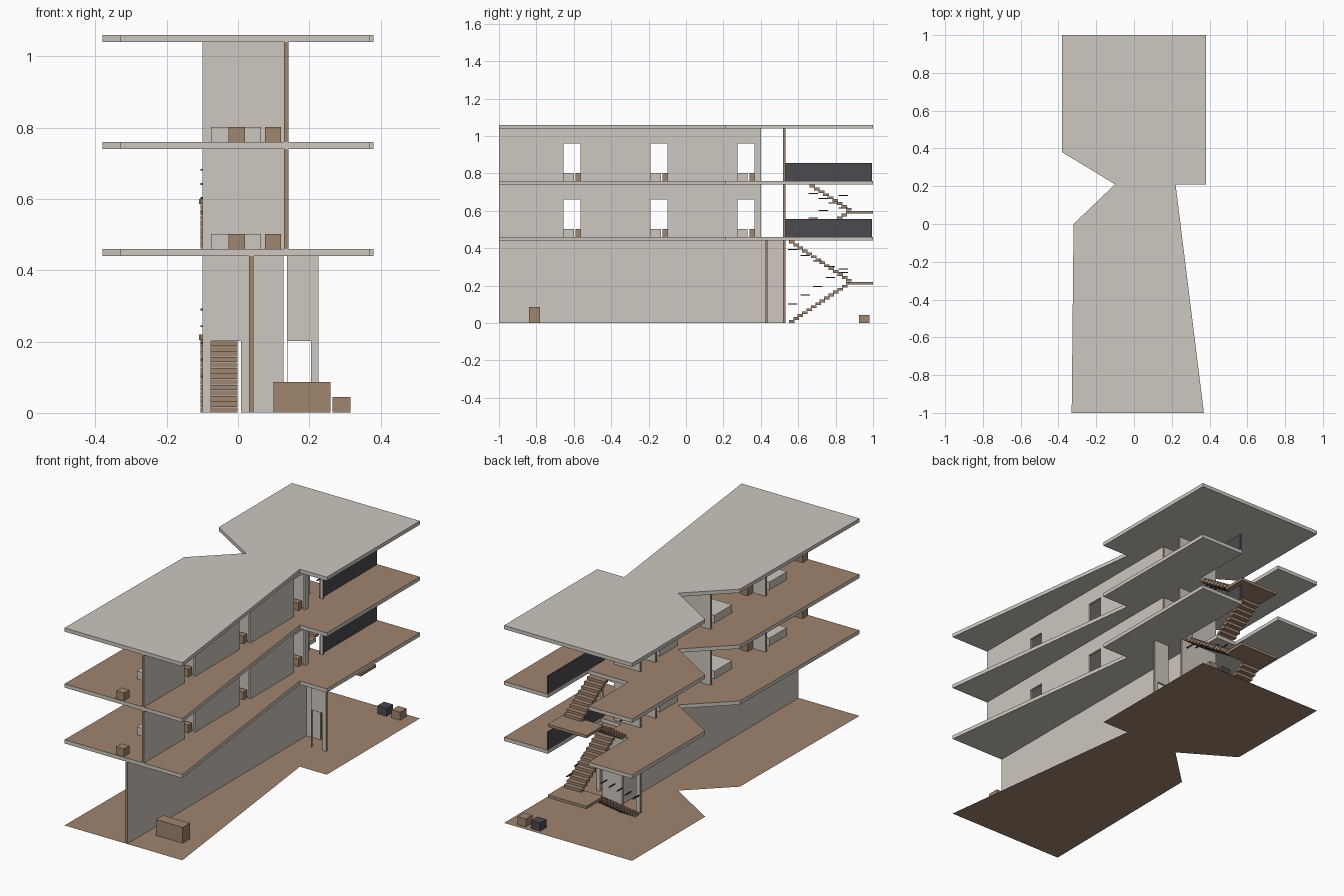
import bpy
import bmesh
from mathutils import Vector

cube = bpy.data.objects.get("Cube")
if cube:
    bpy.data.objects.remove(cube, do_unlink=True)


def material(name, rgb):
    m = bpy.data.materials.new(name)
    m.use_nodes = True
    m.diffuse_color = (*rgb, 1)
    m.node_tree.nodes["Principled BSDF"].inputs["Base Color"].default_value = (*rgb, 1)
    return m


GREY = material("pale grey plaster", (0.61, 0.575, 0.52))
BROWN = material("brown wood", (0.35, 0.235, 0.157))
BLACK = material("dark metal", (0.07, 0.068, 0.078))


def finish(name, bm, mats, rule=None):
    bmesh.ops.recalc_face_normals(bm, faces=bm.faces)
    bm.normal_update()
    if rule:
        for f in bm.faces:
            f.material_index = int(rule(f))
    me = bpy.data.meshes.new(name)
    bm.to_mesh(me)
    bm.free()
    for m in mats:
        me.materials.append(m)
    ob = bpy.data.objects.new(name, me)
    bpy.context.scene.collection.objects.link(ob)
    return ob


def add_prism(bm, points, offset):
    """Extrude a flat polygon of 3D points along an offset."""
    face = bm.faces.new([bm.verts.new(p) for p in points])
    new = bmesh.ops.extrude_face_region(bm, geom=[face])["geom"]
    bmesh.ops.translate(bm, vec=Vector(offset),
                        verts=[v for v in new if isinstance(v, bmesh.types.BMVert)])


def add_box(bm, x, y, z):
    add_prism(bm, [(x[0], y[0], z[0]), (x[1], y[0], z[0]), (x[1], y[1], z[0]),
                   (x[0], y[1], z[0])], (0, 0, z[1] - z[0]))


def box(name, x, y, z, mat):
    bm = bmesh.new()
    add_box(bm, x, y, z)
    return finish(name, bm, [mat])


THICK = 0.012
DOOR = 0.2


def wall(name, axis, at, span, z, doors=()):
    """Wall running along axis 0 (x) or 1 (y), doorways cut, ends capped in brown."""
    a, b = span
    profile = [(a, z[1]), (a, z[0])]
    for d0, d1 in doors:
        profile += [(d0, z[0]), (d0, z[0] + DOOR), (d1, z[0] + DOOR), (d1, z[0])]
    profile += [(b, z[0]), (b, z[1])]
    lo = at - THICK / 2
    bm = bmesh.new()
    if axis == 0:
        add_prism(bm, [(u, lo, h) for u, h in profile], (0, THICK, 0))
    else:
        add_prism(bm, [(lo, u, h) for u, h in profile], (THICK, 0, 0))

    def is_end(f):
        u = f.calc_center_median()[axis]
        return abs(f.normal[axis]) > 0.9 and min(abs(u - a), abs(u - b)) < 0.001

    return finish(name, bm, [GREY, BROWN], is_end)


# Plan outline, with an optional stairwell cut into the back edge
front_right = [(-0.33, -1), (0.37, -1), (0.22, 0.21), (0.38, 0.21), (0.38, 1)]
back_left = [(-0.38, 1), (-0.38, 0.38), (-0.10, 0.21), (-0.32, 0)]
WELL = 0.12


def outline(well):
    cut = []
    if well:
        near, far = well
        cut = [(WELL, 1), (WELL, near), (0, near), (0, far), (-WELL, far), (-WELL, 1)]
        if near == far:
            cut = [cut[0], cut[1], cut[4], cut[5]]
    return front_right + cut + back_left


def slab(name, z, well, mats):
    bm = bmesh.new()
    add_prism(bm, [(x, y, z) for x, y in outline(well)], (0, 0, 0.02))
    return finish(name, bm, mats, lambda f: len(mats) > 1 and f.normal.z > 0.9)


# Ground sheet, floors and roof
bm = bmesh.new()
bm.faces.new([bm.verts.new((x, y, 0)) for x, y in outline(None)])
finish("ground_floor", bm, [BROWN])
slab("first_floor_slab", 0.44, (0.55, 0.66), [GREY, BROWN])
slab("second_floor_slab", 0.74, (0.66, 0.66), [GREY, BROWN])
slab("roof_slab", 1.04, None, [GREY])

# Ground storey walls
low = (0.001, 0.44)
wall("ground_spine_wall", 1, 0.037, (-1, 0.52), low)
wall("ground_stair_wall", 0, 0.525, (-0.10, 0.127), low, [(-0.075, 0.008)])
wall("ground_side_wall", 0, 0.43, (0.137, 0.225), low, [(0.139, 0.205)])

# Upper storeys: three rooms in a row along a spine wall
ROOM = 0.465
for floor, base in (("first", 0.46), ("second", 0.76)):
    high = (base, base + 0.28)
    doors = [(-0.655 + i * ROOM, -0.565 + i * ROOM) for i in range(3)]
    wall(floor + "_spine_wall", 1, 0.135, (-1, 0.40), high, doors)
    wall(floor + "_stair_wall", 0, 0.525, (-0.10, 0.14), high, [(0.055, 0.125)])
    for i in range(3):
        y = i * ROOM
        tag = f"{floor}_room_{i + 1}_"
        top = (base, base + 0.042)
        wall(tag + "wall", 0, -0.536 + y, (-0.10, 0.129), high)
        box(tag + "bed", (-0.075, 0.065), (-0.75 + y, -0.60 + y), top, GREY)
        box(tag + "desk", (-0.027, 0.02), (-0.995 + y, -0.95 + y), top, BROWN)
        box(tag + "nightstand", (0.075, 0.12), (-0.59 + y, -0.56 + y), top, BROWN)
    box(floor + "_balcony_rail", (WELL, WELL + 0.008), (0.52, 0.995),
        (base, base + 0.095), BLACK)


# Stairs: one flight up to the back landing, one returning forward
def stairs(name, base, top, start, steps, bars):
    mid = (base + top) / 2
    run = (0.88 - start) / steps
    rise = (mid - base) / steps
    bm = bmesh.new()
    for i in range(steps):
        y = start + i * run
        for x, z in (((-0.105, -0.002), base + i * rise),
                     ((0.002, 0.105), top - (i + 1) * rise)):
            add_box(bm, x, (y, y + run * 1.25), (z + 0.001, z + rise))
    add_box(bm, (-0.11, 0.12), (0.87, 1), (mid - 0.015, mid))
    finish(name + "_stairs", bm, [BROWN])
    # Floating handrail bars beside each flight
    bm = bmesh.new()
    for i in range(bars):
        t = i / (bars - 1)
        y = start + 0.02 + t * (0.82 - start)
        climb = t * (mid - base) * 0.85
        for x, z in ((-0.105, base + 0.1 + climb), (0.1, top - 0.05 - climb * 0.65)):
            add_box(bm, (x, x + 0.006), (y - 0.025, y + 0.025), (z, z + 0.005))
    finish(name + "_handrail_bars", bm, [BLACK])


stairs("lower", 0, 0.44, 0.55, 14, 5)
stairs("upper", 0.46, 0.74, 0.66, 9, 4)

# Ground furniture
box("reception_desk", (0.10, 0.26), (-0.84, -0.78), (0.001, 0.086), BROWN)
box("brown_seat", (0.265, 0.315), (0.925, 0.98), (0.001, 0.044), BROWN)
box("dark_seat", (0.18, 0.235), (0.925, 0.98), (0.001, 0.044), BLACK)
